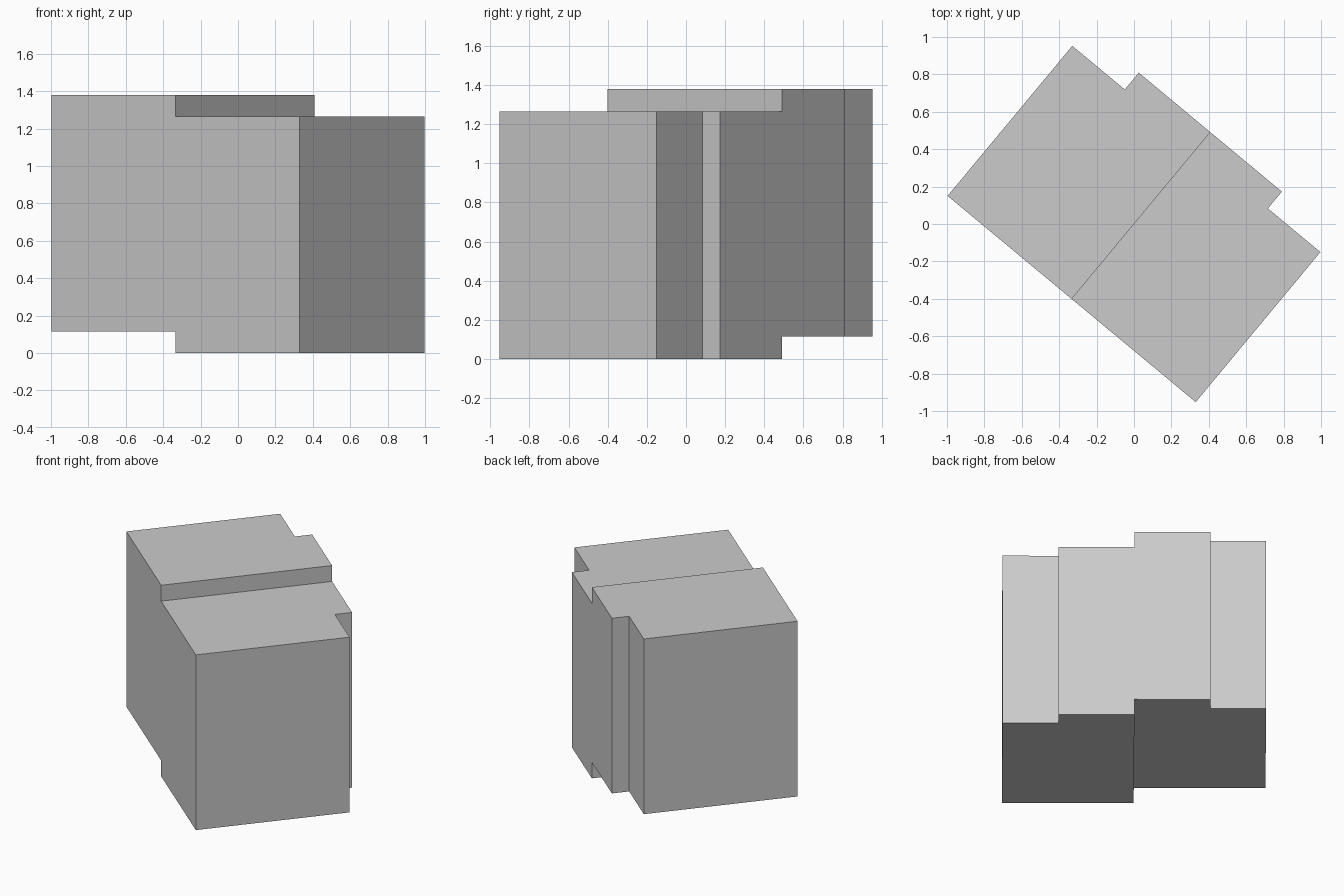
import bpy, bmesh, math
from mathutils import Matrix

cube = bpy.data.objects.get("Cube")
if cube:
    bpy.data.objects.remove(cube, do_unlink=True)

# Single flat grey
grey = bpy.data.materials.new("light_grey")
grey.use_nodes = True
colour = (0.6, 0.6, 0.6, 1)
grey.diffuse_color = colour
grey.node_tree.nodes["Principled BSDF"].inputs["Base Color"].default_value = colour

HALF_W, HALF_D = 0.8625, 0.5215   # main footprint
STEP_W, STEP_D = 0.4975, 0.6385   # raised panel at the back
HEIGHT, OFFSET = 1.265, 0.115
TURN = Matrix.Rotation(math.radians(-39.73), 4, "Z")


def half_block(name, side, base):
    """Extrude one half of the stepped footprint from the given base height."""
    outline = [(0, -HALF_D), (HALF_W, -HALF_D), (HALF_W, HALF_D),
               (STEP_W, HALF_D), (STEP_W, STEP_D), (0, STEP_D)]
    bm = bmesh.new()
    floor = bm.faces.new([bm.verts.new((side * x, y, base)) for x, y in outline])
    top = bmesh.ops.extrude_face_region(bm, geom=[floor], use_keep_orig=True)
    verts = [g for g in top["geom"] if isinstance(g, bmesh.types.BMVert)]
    bmesh.ops.translate(bm, verts=verts, vec=(0, 0, HEIGHT))
    bmesh.ops.recalc_face_normals(bm, faces=bm.faces)
    bm.transform(TURN)
    mesh = bpy.data.meshes.new(name)
    bm.to_mesh(mesh)
    bm.free()
    mesh.materials.append(grey)
    bpy.context.collection.objects.link(bpy.data.objects.new(name, mesh))


# Lower half on the ground, its mirrored neighbour raised
half_block("lower_block", 1, 0)
half_block("raised_block", -1, OFFSET)
